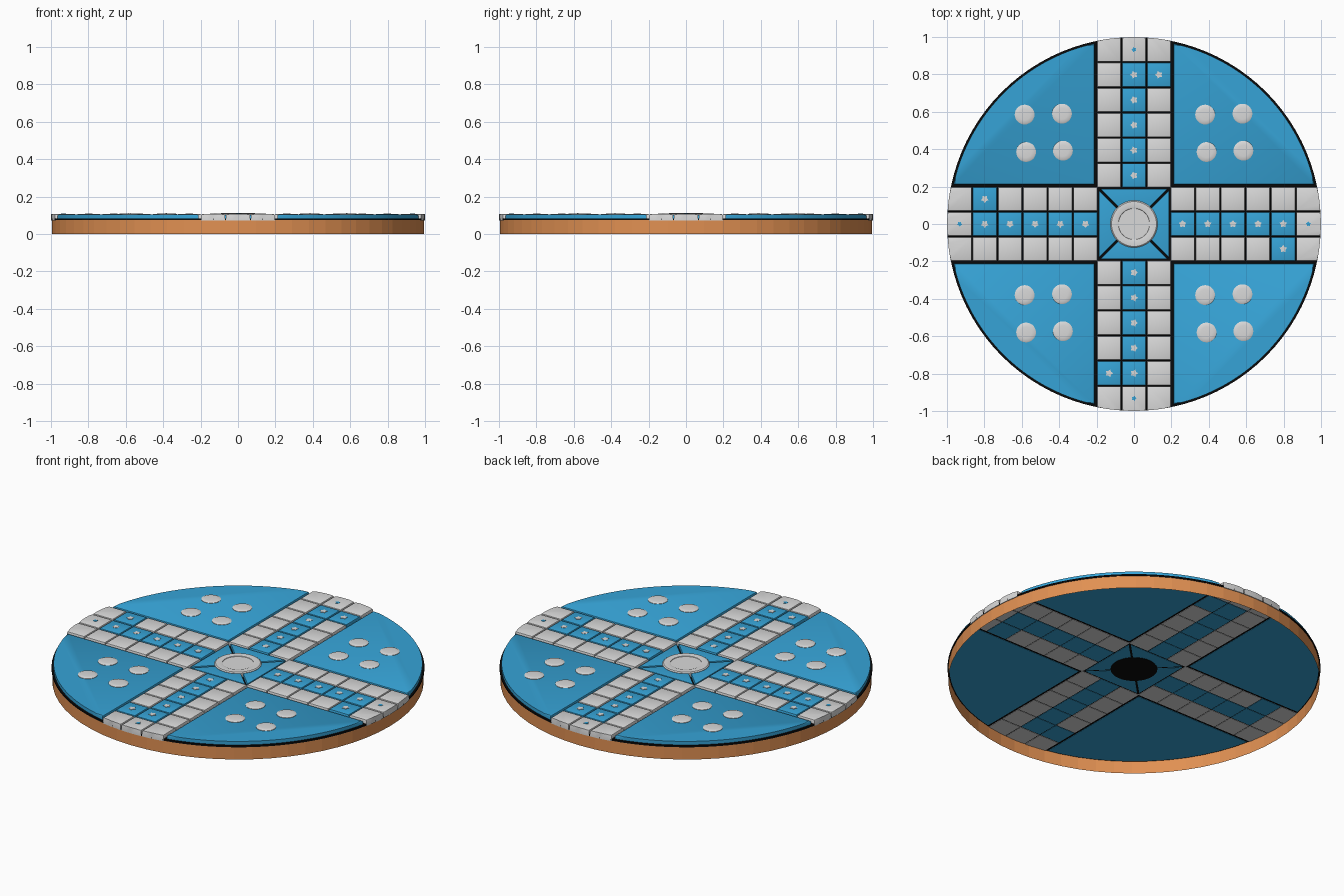
import bpy, bmesh, math
from mathutils import Matrix

if "Cube" in bpy.data.objects:
    bpy.data.objects.remove(bpy.data.objects["Cube"])


def material(name, rgb):
    m = bpy.data.materials.new(name)
    m.diffuse_color = (*rgb, 1)
    m.use_nodes = True
    m.node_tree.nodes["Principled BSDF"].inputs["Base Color"].default_value = m.diffuse_color
    return m


BLUE = material("blue", (0.037, 0.37, 0.68))
GREY = material("light grey", (0.7, 0.7, 0.7))
BLACK = material("black", (0.003, 0.003, 0.003))
WOOD = material("orange wood", (0.75, 0.28, 0.085))


def finish(name, bm, mat, turn=0, smooth=True):
    bm.normal_update()
    bm.transform(Matrix.Rotation(turn * math.pi / 2, 4, 'Z'))
    me = bpy.data.meshes.new(name)
    bm.to_mesh(me)
    bm.free()
    me.materials.append(mat)
    ob = bpy.data.objects.new(name, me)
    bpy.context.collection.objects.link(ob)
    if smooth:
        bpy.context.view_layer.objects.active = ob
        bpy.ops.object.select_all(action='DESELECT')
        ob.select_set(True)
        bpy.ops.object.shade_smooth_by_angle(angle=math.radians(35))
    return ob


def slab(name, pts, z0, z1, mat, bevel=0.0, turn=0):
    """Prism over a counter-clockwise outline, with a rounded top edge."""
    bm = bmesh.new()
    lo = [bm.verts.new((x, y, z0)) for x, y in pts]
    hi = [bm.verts.new((x, y, z1)) for x, y in pts]
    bm.faces.new(lo[::-1])
    top = bm.faces.new(hi)
    n = len(pts)
    for i in range(n):
        j = (i + 1) % n
        bm.faces.new((lo[i], lo[j], hi[j], hi[i]))
    if bevel:
        bmesh.ops.bevel(bm, geom=list(top.edges), offset=bevel, segments=2,
                        profile=0.5, affect='EDGES', clamp_overlap=True)
    return finish(name, bm, mat, turn)


def lathe(name, profile, mat, x=0, y=0, n=32, smooth=True):
    """Revolve (radius, z) points, listed from bottom to top."""
    bm = bmesh.new()
    rings = []
    for r, z in profile:
        if r == 0:
            rings.append([bm.verts.new((x, y, z))] * n)
        else:
            rings.append([bm.verts.new((x + r * math.cos(2 * math.pi * i / n),
                                        y + r * math.sin(2 * math.pi * i / n), z))
                          for i in range(n)])
    for a, b in zip(rings, rings[1:]):
        for i in range(n):
            j = (i + 1) % n
            vs = list(dict.fromkeys((a[i], a[j], b[j], b[i])))
            bm.faces.new(vs)
    return finish(name, bm, mat, 0, smooth)


def arc(r, a0, a1, n):
    return [(r * math.cos(a0 + (a1 - a0) * i / n), r * math.sin(a0 + (a1 - a0) * i / n))
            for i in range(n + 1)]


def star(x, y, r):
    return [(x + r * (1 if i % 2 else 0.65) * math.cos(math.pi * i / 5),
             y + r * (1 if i % 2 else 0.65) * math.sin(math.pi * i / 5)) for i in range(10)]


BOTTOM, TILE_TOP, R = 0.072, 0.107, 0.999

# Open rim wall and black backing disc
lathe("rim_wall", [(0.995, 0), (0.995, 0.074)], WOOD, n=64, smooth=False)
lathe("backing_disc", [(0, 0.074), (0.999, 0.074), (0.999, 0.083), (0, 0.083)], BLACK, n=96)

# Four-fold playing field; each arm is made along +y and turned
for turn in range(4):
    for col in (-1, 0, 1):
        xc = col * 0.1335
        x0, x1 = xc - 0.0637, xc + 0.0637
        for row in range(6):
            y0 = 0.195 + row * 0.1345
            y1 = y0 + 0.1295
            blue = row < 5 and col == 0 or (row == 4 and col == 1)
            if row < 5:
                pts = [(x0, y0), (x1, y0), (x1, y1), (x0, y1)]
            else:  # end tiles follow the round edge
                pts = [(x0, y0), (x1, y0)] + arc(R, math.acos(x1 / R), math.acos(x0 / R), 4)
            slab("path_tile", pts, BOTTOM, TILE_TOP, BLUE if blue else GREY, 0.008, turn)
            if blue or col == 0:
                slab("tile_mark", star(xc, (y0 + y1) / 2, 0.021 if blue else 0.014),
                     TILE_TOP - 0.002, TILE_TOP + 0.002, GREY if blue else BLUE, 0, turn)
    # Home quarter
    c, r = 0.211, 0.988
    a = math.asin(c / r)
    slab("home_quarter", [(c, c)] + arc(r, a, math.pi / 2 - a, 24),
         BOTTOM, 0.104, BLUE, 0.007, turn)
    # Centre triangle
    slab("centre_triangle", [(0.0, 0.008), (0.179, 0.187), (-0.179, 0.187)],
         BOTTOM, 0.102, BLUE, 0.004, turn)

# Peg spots in the home quarters
for ox in (-0.585, 0.38):
    for oy in (0.585, -0.38):
        for dx, dy in ((0, 0), (0.2, 0.005), (0.008, -0.2), (0.205, -0.193)):
            lathe("peg_spot", [(0.053, 0.1), (0.053, 0.106), (0.047, 0.109),
                               (0.03, 0.1105), (0, 0.111)], GREY, ox + dx, oy + dy, 28)

# Centre hub with stepped ring, and its dark underside
lathe("centre_hub", [(0.126, 0.08), (0.126, 0.104), (0.12, 0.109), (0.09, 0.111),
                     (0.084, 0.109), (0.083, 0.106), (0, 0.106)], GREY, n=48)
lathe("hub_underside", [(0, 0.07), (0.125, 0.07), (0.125, 0.076)], BLACK, n=48)
